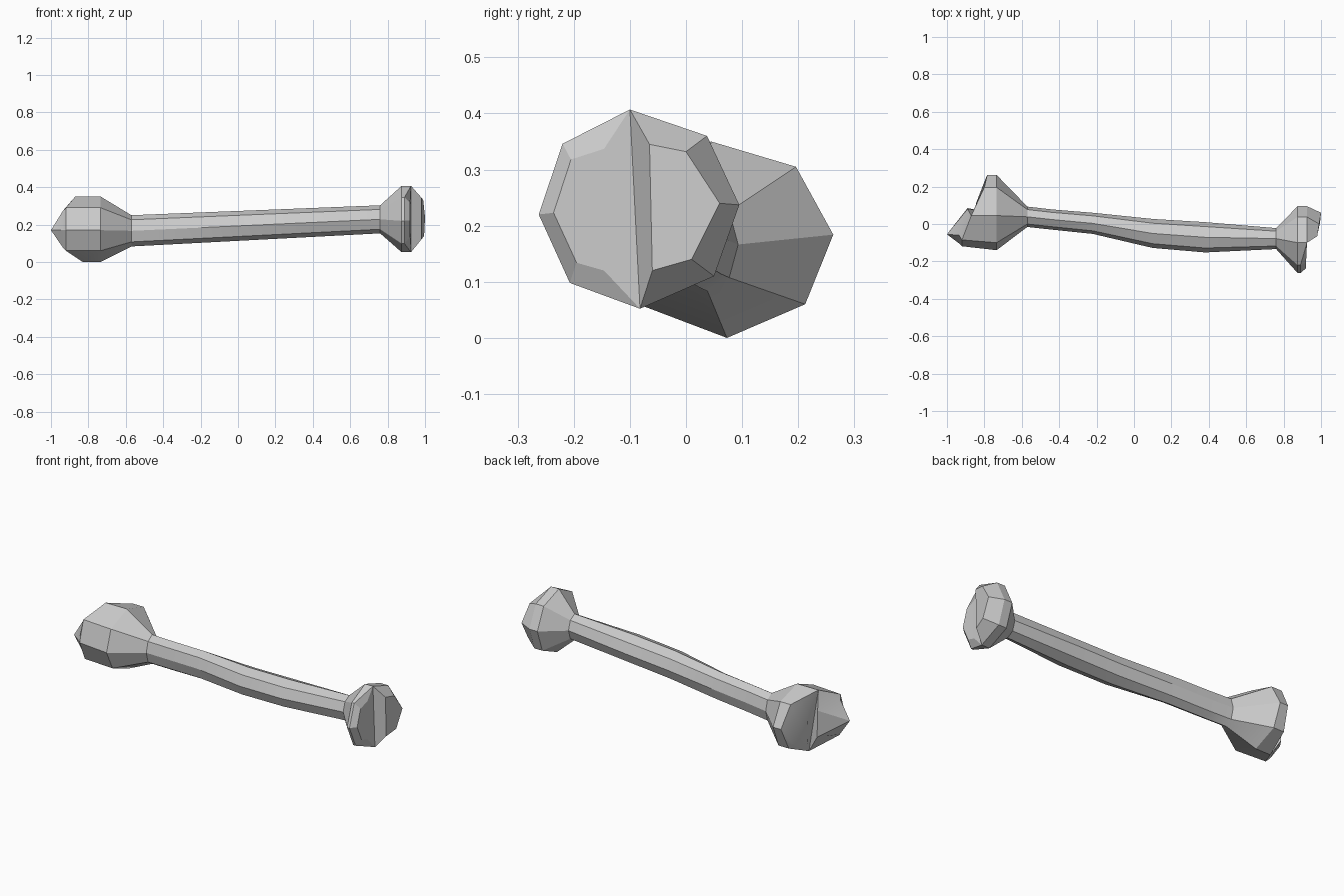
import bpy, bmesh
from math import sin, cos, pi, radians

if "Cube" in bpy.data.objects:
    bpy.data.objects.remove(bpy.data.objects["Cube"])

bm = bmesh.new()


def ring(points):
    return [bm.verts.new(p) for p in points]


def bridge(a, b):
    for i in range(8):
        j = (i + 1) % 8
        bm.faces.new((a[i], a[j], b[j], b[i]))


def condyle(rim, inset, tip=None):
    """Close half of a rim (top to bottom) with a raised lobe."""
    ins = ring(inset)
    n = len(rim)
    for i in range(n):
        j = (i + 1) % n
        bm.faces.new((rim[i], rim[j], ins[j], ins[i]))
    if tip:
        t = bm.verts.new(tip)
        for i in range(n):
            bm.faces.new((ins[i], ins[(i + 1) % n], t))
    else:
        bm.faces.new(ins)


# rim outlines (y, z): top, round the back, bottom, round the front
LEFT = [(.045, .35), (.196, .305), (.2625, .184), (.2125, .06),
        (.073, 0), (-.085, .06), (-.14, .17), (-.1, .29)]
RIGHT = [(-.1, .407), (.0375, .36), (.095, .237), (.05, .11),
         (-.082, .052), (-.207, .098), (-.2625, .22), (-.22, .346)]

# shaft stations: x, y min, y max
SHAFT = [(-.57, -.016, .093), (-.44, -.03, .078), (-.22, -.053, .06),
         (.1, -.128, .027), (.38, -.152, .01), (.76, -.134, -.022)]

rings = []
# left end rims
xs = [-.87, -.80, -.785, -.80, -.83, -.92, -.92, -.92]
left_outer = ring([(x, y * (.85 if i > 4 else 1), z)
                   for i, (x, (y, z)) in enumerate(zip(xs, LEFT))])
rings.append(left_outer)
rings.append(ring([(-.735, y, z) for y, z in LEFT]))
# shaft
for x, y0, y1 in SHAFT:
    t = (x + .57) / 1.33
    zb, zt = .083 + .07 * t, .25 + .053 * t
    yc, zc = (y0 + y1) / 2, (zb + zt) / 2
    rings.append(ring([(x, yc + (y1 - y0) / 2 * sin(k * pi / 4),
                        zc + (zt - zb) / 2 * cos(k * pi / 4)) for k in range(8)]))
# right end rims
rings.append(ring([(.875, y, z) for y, z in RIGHT]))
xs = [.925, .925, .925, .925, .925, .89, .89, .89]
right_outer = ring([(x, y, z) for x, (y, z) in zip(xs, RIGHT)])
rings.append(right_outer)
for a, b in zip(rings, rings[1:]):
    bridge(a, b)


def halves(r):
    return r[0:5], [r[0], r[7], r[6], r[5], r[4]]


# two lobes at each end, with a groove between them
back, front = halves(left_outer)
condyle(back, [(-.845, .1, .285), (-.81, .185, .275), (-.79, .245, .184),
               (-.81, .2, .085), (-.845, .11, .065)])
condyle(front, [(-.89, .08, .25), (-.935, -.06, .275), (-.94, -.1, .17),
                (-.935, -.055, .075), (-.89, .085, .1)], (-1, -.055, .17))
back, front = halves(right_outer)
condyle(back, [(.98, -.065, .345), (.99, 0, .332), (1.0, .06, .24),
               (.995, .01, .14), (.98, -.06, .12)])
condyle(front, [(.922, -.146, .337), (.92, -.205, .318), (.92, -.236, .223),
                (.92, -.195, .134), (.922, -.146, .12)])

bmesh.ops.recalc_face_normals(bm, faces=bm.faces)
mesh = bpy.data.meshes.new("bone")
bm.to_mesh(mesh)
bm.free()
bone = bpy.data.objects.new("bone", mesh)
bpy.context.collection.objects.link(bone)
bpy.context.view_layer.objects.active = bone
bone.select_set(True)
bpy.ops.object.shade_smooth_by_angle(angle=radians(25))
